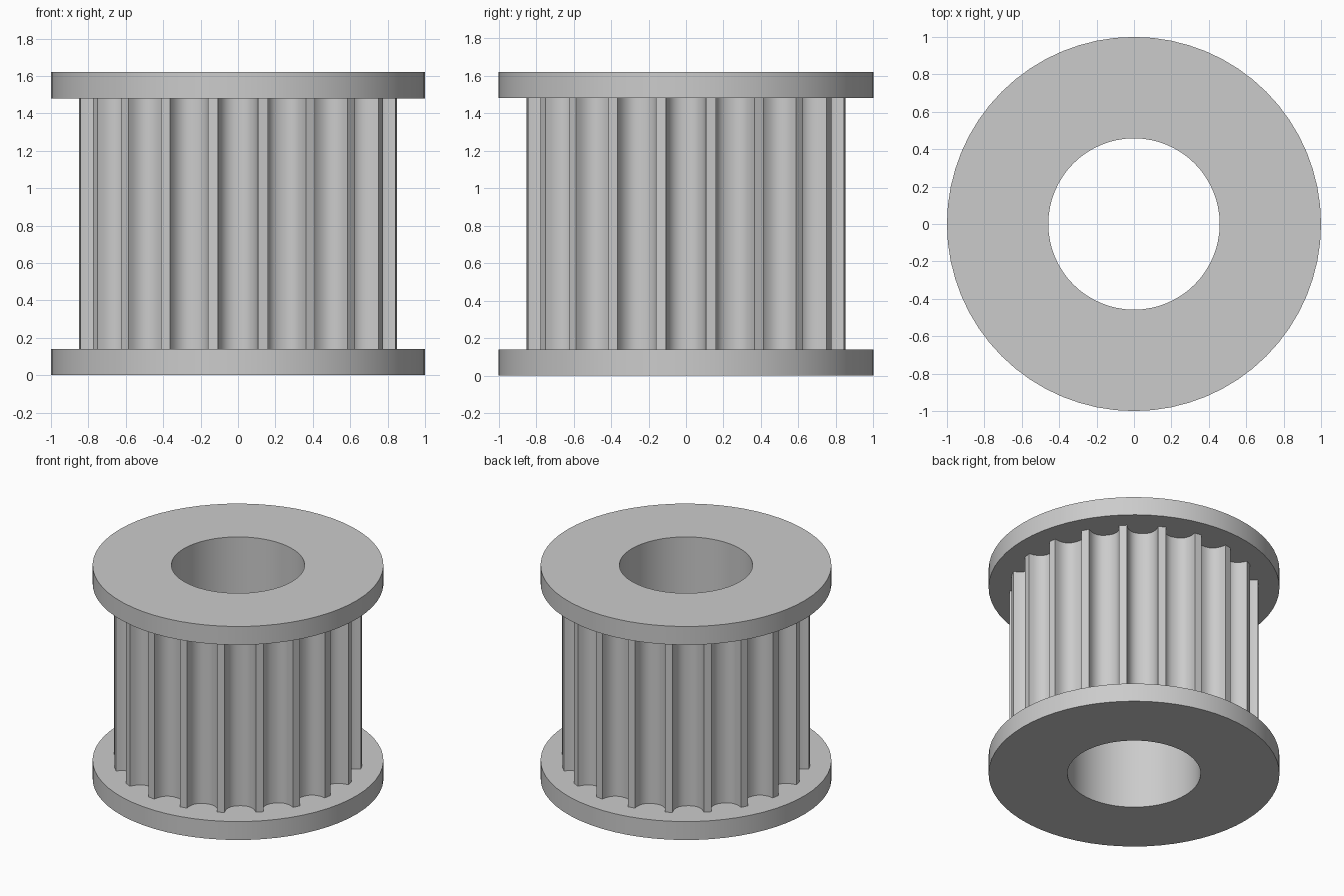
import bpy, bmesh
from math import pi, radians, sin, cos

cube = bpy.data.objects.get("Cube")
if cube:
    bpy.data.objects.remove(cube, do_unlink=True)

HEIGHT, FLANGE_T = 1.62, 0.14
FLANGE_R, BORE_R = 1.0, 0.458
TOOTH_R, GROOVE_DEPTH = 0.857, 0.115
TEETH, SEGMENTS = 20, 64
LAND_HALF = radians(1.8)

grey = bpy.data.materials.new("metal grey")
grey.use_nodes = True
colour = (0.6, 0.6, 0.6, 1)
grey.diffuse_color = colour
grey.node_tree.nodes["Principled BSDF"].inputs["Base Color"].default_value = colour


def circle(radius):
    steps = [2 * pi * i / SEGMENTS for i in range(SEGMENTS)]
    return [(radius * cos(a), radius * sin(a)) for a in steps]


def toothed_outline():
    """Narrow lands separated by rounded, steep-sided grooves."""
    points = []
    pitch = 2 * pi / TEETH
    half = pitch / 2 - LAND_HALF
    steps = 14
    for tooth in range(TEETH):
        for i in range(steps + 1):
            t = -cos(pi * i / steps)
            depth = GROOVE_DEPTH * max(0, 1 - abs(t) ** 2.4) ** (1 / 2.4)
            a = tooth * pitch + t * half
            r = TOOTH_R - depth
            points.append((r * cos(a), r * sin(a)))
    return points


def loft(name, loops):
    """Bridge successive (outline, height) loops with quads."""
    bm = bmesh.new()
    rings = [[bm.verts.new((x, y, z)) for x, y in pts] for pts, z in loops]
    for low, high in zip(rings, rings[1:]):
        n = len(low)
        for i in range(n):
            j = (i + 1) % n
            bm.faces.new((low[i], low[j], high[j], high[i]))
    mesh = bpy.data.meshes.new(name)
    bm.to_mesh(mesh)
    bm.free()
    mesh.materials.append(grey)
    obj = bpy.data.objects.new(name, mesh)
    bpy.context.collection.objects.link(obj)
    bpy.ops.object.select_all(action="DESELECT")
    obj.select_set(True)
    bpy.context.view_layer.objects.active = obj
    bpy.ops.object.shade_smooth_by_angle(angle=radians(30))
    return obj


# Flanges at both ends, open at the bore
inner, outer = circle(BORE_R), circle(FLANGE_R)
for name, z in (("lower_flange", 0), ("upper_flange", HEIGHT - FLANGE_T)):
    top = z + FLANGE_T
    loft(name, [(inner, z), (outer, z), (outer, top), (inner, top)])

# Toothed drum between the flanges
teeth = toothed_outline()
loft("toothed_drum", [(teeth, FLANGE_T), (teeth, HEIGHT - FLANGE_T)])

# Bore wall through the full height, facing the axis
loft("bore_wall", [(inner, HEIGHT), (inner, 0)])
